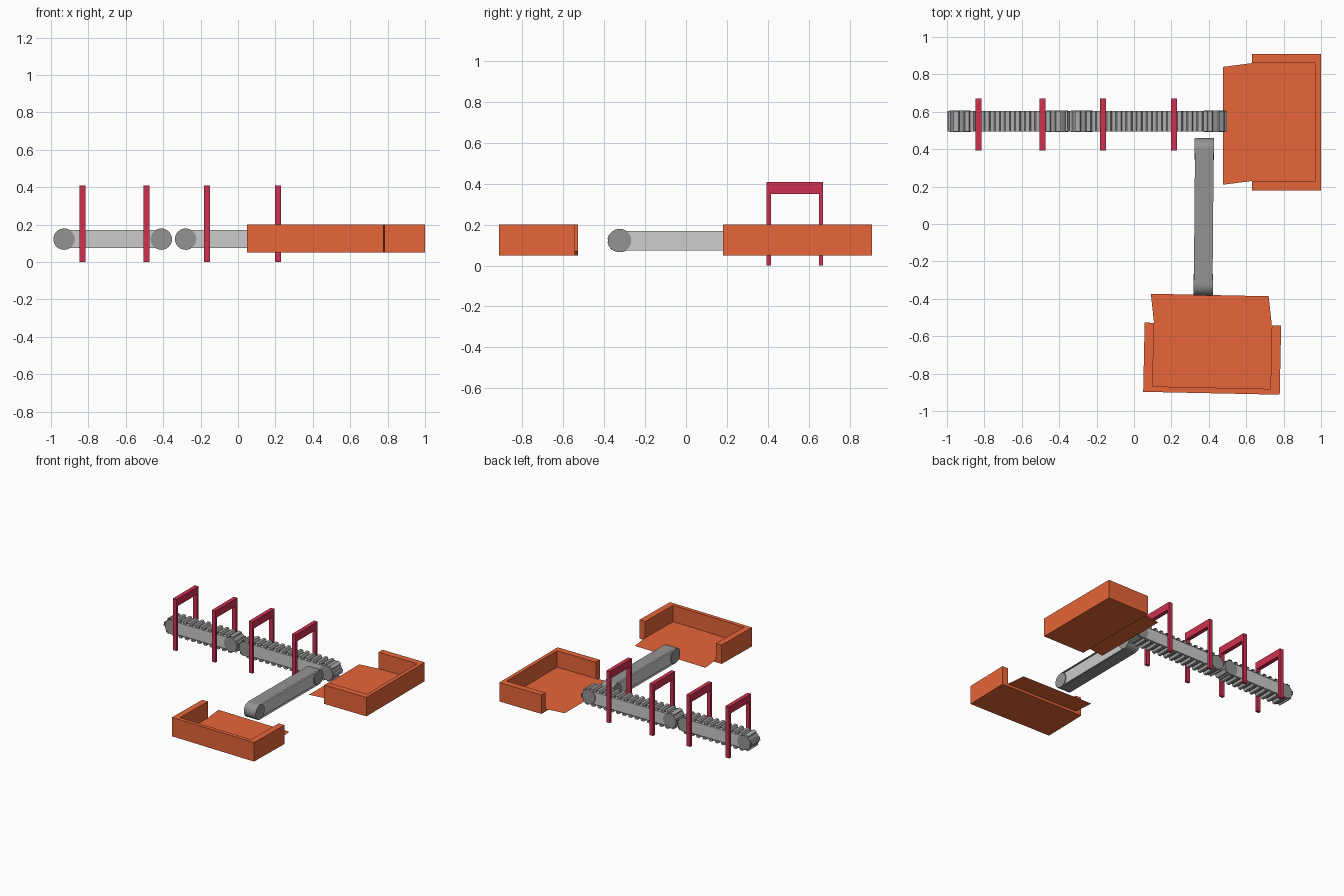
import bpy, bmesh
from math import pi, radians, sin, cos
from mathutils import Matrix, Vector

if "Cube" in bpy.data.objects:
    bpy.data.objects.remove(bpy.data.objects["Cube"])


def material(name, rgb):
    m = bpy.data.materials.new(name)
    m.diffuse_color = (*rgb, 1)
    m.use_nodes = True
    m.node_tree.nodes["Principled BSDF"].inputs["Base Color"].default_value = m.diffuse_color
    return m


RED = material("bin_red", (0.80, 0.13, 0.04))
CRIMSON = material("gate_crimson", (0.62, 0.03, 0.08))
DARK = material("dark_grey", (0.30, 0.29, 0.29))
BELT = material("belt_grey", (0.42, 0.42, 0.42))
STEEL = material("frame_grey", (0.55, 0.55, 0.55))


def finish(bm, name, mat, matrix, smooth=False):
    bmesh.ops.recalc_face_normals(bm, faces=bm.faces)
    me = bpy.data.meshes.new(name)
    bm.to_mesh(me)
    bm.free()
    ob = bpy.data.objects.new(name, me)
    bpy.context.collection.objects.link(ob)
    me.materials.append(mat)
    ob.matrix_world = matrix
    if smooth:
        bpy.context.view_layer.objects.active = ob
        ob.select_set(True)
        bpy.ops.object.shade_smooth_by_angle(angle=radians(35))
        ob.select_set(False)
    return ob


def box(bm, lo, hi):
    lo, hi = Vector(lo), Vector(hi)
    mat = Matrix.Translation((lo + hi) / 2) @ Matrix.Diagonal((*(hi - lo), 1))
    bmesh.ops.create_cube(bm, size=1, matrix=mat)


def prism(bm, outline, z0, z1):
    face = bm.faces.new([bm.verts.new((x, y, z0)) for x, y in outline])
    ext = bmesh.ops.extrude_face_region(bm, geom=[face], use_keep_orig=True)
    verts = [g for g in ext["geom"] if isinstance(g, bmesh.types.BMVert)]
    bmesh.ops.translate(bm, verts=verts, vec=(0, 0, z1 - z0))


def loop_point(s, half, r, offset):
    """Point (x, z) at distance s round a stadium, pushed outwards by offset."""
    arc, run = pi * r, 2 * half
    s %= 2 * (arc + run)
    R = r + offset
    if s < run:
        return -half + s, R
    if s < run + arc:
        a = pi / 2 - (s - run) / r
        return half + R * cos(a), R * sin(a)
    if s < 2 * run + arc:
        return half - (s - run - arc), -R
    a = -pi / 2 - (s - 2 * run - arc) / r
    return -half + R * cos(a), R * sin(a)


def conveyor(name, centre, length, angle, width, teeth):
    """Length is the distance between roller axes; teeth = 0 gives a plain belt."""
    half, w = length / 2, width / 2
    place = Matrix.Translation(centre) @ Matrix.Rotation(angle, 4, 'Z')

    # side frame between the rollers
    bm = bmesh.new()
    box(bm, (-half, -w + 0.004, -0.048), (half, w - 0.004, 0.048))
    finish(bm, name + "_frame", STEEL, place)

    # end rollers
    for label, x in (("start", -half), ("end", half)):
        bm = bmesh.new()
        turn = Matrix.Translation((x, 0, 0)) @ Matrix.Rotation(pi / 2, 4, 'X')
        bmesh.ops.create_cone(bm, cap_ends=True, segments=32, radius1=0.057,
                              radius2=0.057, depth=width + 0.004, matrix=turn)
        finish(bm, f"{name}_{label}_roller", DARK, place, True)

    # belt ribbon, corrugated when toothed
    r = 0.05 if teeth else 0.059
    total = 4 * half + 2 * pi * r
    if teeth:
        shape = ((0.0, 0.0), (0.35, 0.0), (0.48, 0.018), (0.87, 0.018))
        pts = [loop_point((i + f) * total / teeth, half, r, h)
               for i in range(teeth) for f, h in shape]
    else:
        pts = [loop_point(i * total / 160, half, r, 0) for i in range(160)]
    bm = bmesh.new()
    rows = [[bm.verts.new((x, y, z)) for y in (-w, w)] for x, z in pts]
    for a, b in zip(rows, rows[1:] + rows[:1]):
        bm.faces.new((a[0], a[1], b[1], b[0]))
    finish(bm, name + "_belt", BELT if teeth else DARK, place, not teeth)


def collection_bin(name, centre, angle):
    place = Matrix.Translation(centre) @ Matrix.Rotation(angle, 4, 'Z')
    # three walls, open towards local -x
    bm = bmesh.new()
    X, Y, xi, yi = 0.185, 0.365, 0.155, 0.315
    prism(bm, [(-X, -Y), (X, -Y), (X, Y), (-X, Y), (-X, yi), (xi, yi),
               (xi, -yi), (-X, -yi)], 0.05, 0.20)
    finish(bm, name + "_walls", RED, place)
    # floor
    bm = bmesh.new()
    box(bm, (-X, -yi, 0.05), (xi, yi, 0.07))
    finish(bm, name + "_floor", RED, place)
    # thin skewed entry flap
    bm = bmesh.new()
    flap = [(-0.34, -0.335), (-X, -yi), (-X, yi), (-0.34, 0.295)]
    bm.faces.new([bm.verts.new((x, y, 0.07)) for x, y in flap])
    finish(bm, name + "_flap", RED, place)


def gate(name, x):
    # two legs and a cross beam as one arch
    bm = bmesh.new()
    arch = [(-0.138, 0), (-0.117, 0), (-0.117, 0.35), (0.117, 0.35),
            (0.117, 0), (0.138, 0), (0.138, 0.408), (-0.138, 0.408)]
    prism(bm, arch, -0.016, 0.016)
    # local x, y, z -> world y, z, x
    place = Matrix(((0, 0, 1, x), (1, 0, 0, 0.532), (0, 1, 0, 0), (0, 0, 0, 1)))
    finish(bm, name, CRIMSON, place)


conveyor("infeed_conveyor", (-0.67, 0.549, 0.122), 0.52, 0, 0.11, 25)
conveyor("inspection_conveyor", (0.075, 0.549, 0.122), 0.71, 0, 0.11, 32)
conveyor("reject_conveyor", (0.373, 0.038, 0.122), 0.725, radians(89.5), 0.10, 0)

collection_bin("accept_bin", (0.815, 0.545, 0), 0)
collection_bin("reject_bin", (0.418, -0.72, 0), radians(-91.2))

for i, gx in enumerate((-0.832, -0.49, -0.165, 0.214)):
    gate(f"sensor_gate_{i + 1}", gx)
